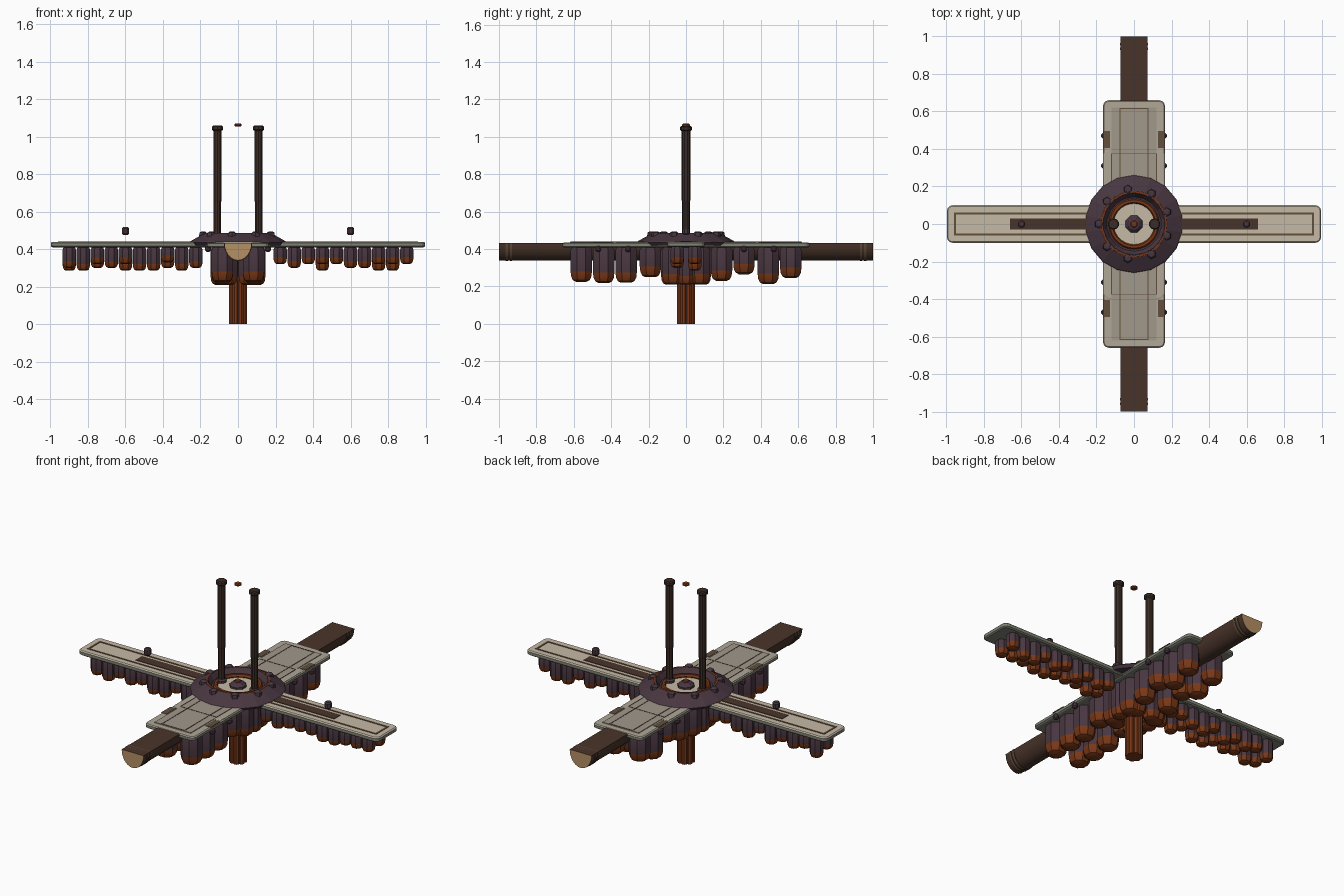
import bpy, bmesh, math, random
from mathutils import Matrix, Vector

if "Cube" in bpy.data.objects:
    bpy.data.objects.remove(bpy.data.objects["Cube"])
rng = random.Random(4)


def material(name, code):
    rgb = [(int(code[i:i + 2], 16) / 255) ** 2.2 for i in (0, 2, 4)] + [1]
    m = bpy.data.materials.new(name)
    m.use_nodes = True
    m.diffuse_color = rgb
    m.node_tree.nodes["Principled BSDF"].inputs["Base Color"].default_value = rgb
    return m


BARK = material("bark brown", "4a372e")
CREAM = material("pale stone", "c4b8a5")
STONE = material("grey stone", "a0978a")
BORDER = material("light grey stone", "aea696")
SAGE = material("sage rim", "7f8274")
PLUM = material("dark plum", "4a3942")
RUST = material("rust", "783a1d")
TAN = material("cut wood", "b28e64")
POST = material("dark post", "3e3029")
WORN = material("worn brown", "62503f")


def finish(name, bm, mats, smooth=False):
    bmesh.ops.recalc_face_normals(bm, faces=bm.faces)
    me = bpy.data.meshes.new(name)
    bm.to_mesh(me)
    bm.free()
    for m in mats:
        me.materials.append(m)
    ob = bpy.data.objects.new(name, me)
    bpy.context.collection.objects.link(ob)
    if smooth:
        bpy.ops.object.select_all(action="DESELECT")
        ob.select_set(True)
        bpy.context.view_layer.objects.active = ob
        bpy.ops.object.shade_smooth_by_angle(angle=math.radians(35))
    return ob


def lathe_into(bm, profile, segs, at=(0, 0), rust_below=None):
    """Spin (radius, height) points around a vertical line."""
    rings = []
    for r, z in profile:
        rings.append([bm.verts.new((at[0] + r * math.cos(math.tau * (i + .5) / segs),
                                    at[1] + r * math.sin(math.tau * (i + .5) / segs), z))
                      for i in range(segs)])
    faces = [bm.faces.new(rings[0]), bm.faces.new(rings[-1])]
    for a, b in zip(rings, rings[1:]):
        for i in range(segs):
            j = (i + 1) % segs
            faces.append(bm.faces.new((a[i], a[j], b[j], b[i])))
    for f in faces:
        if rust_below and f.calc_center_median().z < rust_below:
            f.material_index = 1


def lathe(name, profile, segs, mat, at=(0, 0)):
    bm = bmesh.new()
    lathe_into(bm, profile, segs, at)
    return finish(name, bm, [mat])


def box(name, x, y, z, size, mat):
    bm = bmesh.new()
    bmesh.ops.create_cube(bm, size=1, matrix=Matrix.LocRotScale(Vector((x, y, z)), None, Vector(size)))
    return finish(name, bm, [mat])


def slab(name, hx, hy, z0, z1, corner, mats):
    """Rounded plate: side walls in one colour, bevel and top in another."""
    bm = bmesh.new()
    loops = []
    bevel = (z1 - z0) * .2
    for inset, z in ((.008, z0), (0, z0 + bevel), (0, z1 - bevel), (.006, z1)):
        pts = []
        for sx, sy, start in ((1, 1, 0), (-1, 1, 90), (-1, -1, 180), (1, -1, 270)):
            for k in range(4):
                a = math.radians(start + 30 * k)
                pts.append(bm.verts.new((sx * (hx - corner) + (corner - inset) * math.cos(a),
                                         sy * (hy - corner) + (corner - inset) * math.sin(a), z)))
        loops.append(pts)
    for level, (a, b) in enumerate(zip(loops, loops[1:])):
        for i in range(len(a)):
            j = (i + 1) % len(a)
            bm.faces.new((a[i], a[j], b[j], b[i])).material_index = level // 2
    bm.faces.new(loops[0])
    bm.faces.new(loops[-1]).material_index = 1
    return finish(name, bm, mats)


def frame(name, hx, hy, z, mat, w):
    for s in (-1, 1):
        box(name + "_side", s * hx, 0, z, (w, 2 * hy + w, .003), mat)
        box(name + "_end", 0, s * hy, z, (2 * hx + w, w, .003), mat)


# Half log beam with pale cut ends and bands
def log_piece(name, y0, y1, scale, mats):
    bm = bmesh.new()
    arc = [(math.pi + math.pi * i / 12) for i in range(13)]
    ends = [[bm.verts.new((.073 * scale * math.cos(a), y, .432 + .092 * scale * math.sin(a))) for a in arc]
            for y in (y0, y1)]
    for i in range(13):
        j = (i + 1) % 13
        bm.faces.new((ends[0][i], ends[0][j], ends[1][j], ends[1][i]))
    for e in ends:
        bm.faces.new(e).material_index = 1
    finish(name, bm, mats, True)


log_piece("log_beam", -1, 1, 1, [BARK, TAN])
for s in (-1, 1):
    for y in (.935, .958):
        log_piece("log_band", s * y - .006, s * y + .006, 1.04, [WORN, BARK])

# Deck plates with grooves
slab("wide_deck", .165, .66, .408, .434, .03, [SAGE, BORDER])
slab("middle_deck", .16, .40, .428, .437, .03, [STONE, BORDER])
slab("long_deck", .998, .10, .410, .439, .03, [SAGE, CREAM])
box("wide_deck_panel", 0, 0, .436, (.24, 1.24, .004), STONE)
frame("wide_deck_groove", .075, .615, .438, WORN, .006)
frame("middle_deck_groove", .12, .375, .438, WORN, .003)
frame("long_deck_groove", .955, .055, .440, WORN, .011)
for s in (-1, 1):
    box("deck_strip", s * .40, 0, .440, (.52, .06, .004), BARK)
    for t in (-1, 1):
        box("wear_patch", s * .147, t * .45, .434, (.036, .09, .004), WORN)


# Hanging blunt-bottomed pods
def pod(bm, x, y, bottom, r, top=.41):
    dome = r * .9
    prof = [(r * .85, top), (r, top - .015), (r, bottom + dome), (r * .94, bottom + dome * .5),
            (r * .78, bottom + dome * .16), (r * .48, bottom)]
    lathe_into(bm, prof, 8, (x, y), bottom + dome * .98)


bm = bmesh.new()
for s in (-1, 1):
    for i in range(10):
        for row in (-.047, .047):
            pod(bm, s * (.225 + .075 * i), row, rng.choice((.285, .30, .32, .33)), .039)
finish("long_deck_pods", bm, [PLUM, RUST], True)

bm = bmesh.new()
for s in (-1, 1):
    for y, bottom in ((-.56, .225), (-.44, .218), (-.32, .22), (-.19, .25), (-.07, .21),
                      (.07, .21), (.19, .23), (.31, .265), (.44, .213), (.56, .245)):
        pod(bm, s * .083, y, bottom, .062)
finish("wide_deck_pods", bm, [PLUM, RUST], True)

bm = bmesh.new()
for i in range(6):
    a = math.tau * i / 6
    pod(bm, .10 * math.cos(a), .10 * math.sin(a), .21, .05)
finish("hub_pods", bm, [PLUM, RUST], True)

# Fluted central stem
bm = bmesh.new()
for i in range(8):
    a = math.tau * (i + .5) / 8
    lathe_into(bm, [(.018, 0), (.018, .40)], 8, (.033 * math.cos(a), .033 * math.sin(a)))
lathe_into(bm, [(.035, 0), (.035, .40)], 8)
finish("stem", bm, [RUST])

# Hub collar with sunken rings, studs and centre
lathe("collar", [(.25, .42), (.262, .436), (.256, .443), (.18, .485), (.165, .487),
                 (.145, .455), (.11, .447), (.11, .42)], 18, PLUM)
lathe("hub_floor", [(.112, .43), (.112, .449)], 24, CREAM)


def ring(name, radius, tube, z, mat):
    bpy.ops.mesh.primitive_torus_add(major_radius=radius, minor_radius=tube, major_segments=28,
                                     minor_segments=6, location=(0, 0, z))
    bpy.context.object.name = name
    bpy.context.object.data.materials.append(mat)


ring("outer_ring", .172, .009, .479, RUST)
ring("inner_ring", .122, .013, .455, RUST)
lathe("centre_hub", [(.048, .44), (.048, .46), (.032, .475), (.02, .478)], 8, PLUM)
lathe("centre_cap", [(.02, .475), (.016, .487)], 8, RUST)
for i in range(9):
    a = math.tau * (i + .5) / 9
    lathe("collar_stud", [(.026, .465), (.022, .488), (.012, .494)], 6, PLUM,
          (.186 * math.cos(a), .186 * math.sin(a)))

# Twin posts, floating disc and knobs
for s in (-1, 1):
    lathe("post_foot", [(.03, .44), (.03, .46), (.022, .47)], 10, PLUM, (s * .11, 0))
    lathe("post", [(.021, .44), (.021, .65), (.023, .66), (.023, 1.03), (.031, 1.037),
                   (.031, 1.053), (.025, 1.058)], 10, POST, (s * .11, 0))
    lathe("deck_knob", [(.014, .476), (.021, .484), (.021, .510), (.014, .518)], 8, PLUM, (s * .6, 0))
    for y in (-.47, -.31, .31, .47):
        lathe("side_knob", [(.009, .385), (.016, .392), (.016, .410), (.009, .417)], 8, PLUM, (s * .160, y))
lathe("floating_disc", [(.015, 1.055), (.021, 1.059), (.021, 1.066), (.015, 1.07)], 10, RUST)
